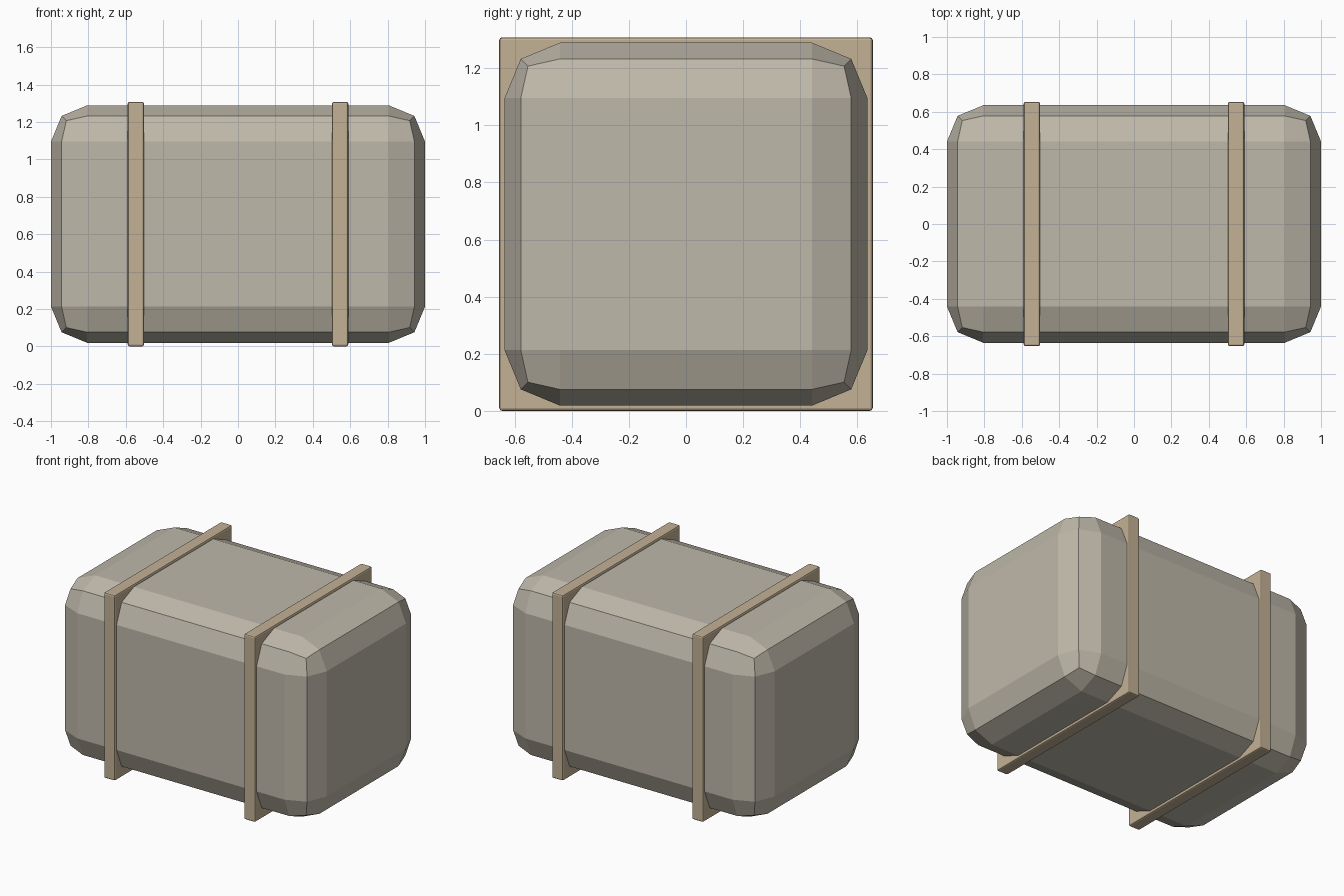
import bpy

if "Cube" in bpy.data.objects:
    bpy.data.objects.remove(bpy.data.objects["Cube"], do_unlink=True)


def material(name, color):
    mat = bpy.data.materials.new(name)
    mat.use_nodes = True
    mat.diffuse_color = color
    mat.node_tree.nodes["Principled BSDF"].inputs["Base Color"].default_value = color
    return mat


def rounded_box(name, size, center, bevel, segments, mat):
    bpy.ops.mesh.primitive_cube_add(size=1, location=center)
    box = bpy.context.object
    box.name = name
    box.scale = size
    bpy.ops.object.transform_apply(location=False, rotation=False, scale=True)
    mod = box.modifiers.new("Rounded edges", 'BEVEL')
    mod.width = bevel
    mod.segments = segments
    mod.limit_method = 'NONE'
    box.data.materials.append(mat)
    return box


stone = material("warm grey", (0.52, 0.48, 0.40, 1))
tan = material("tan", (0.55, 0.44, 0.30, 1))

# Main bale with broad two-step bevels
rounded_box("bale_body", (2.0, 1.27, 1.27), (0, 0, 0.654), 0.194, 2, stone)

# Square bands around the bale
for side, name in ((-1, "right_band"), (1, "left_band")):
    rounded_box(name, (0.087, 1.307, 1.307), (side * 0.546, 0, 0.654), 0.01, 2, tan)
